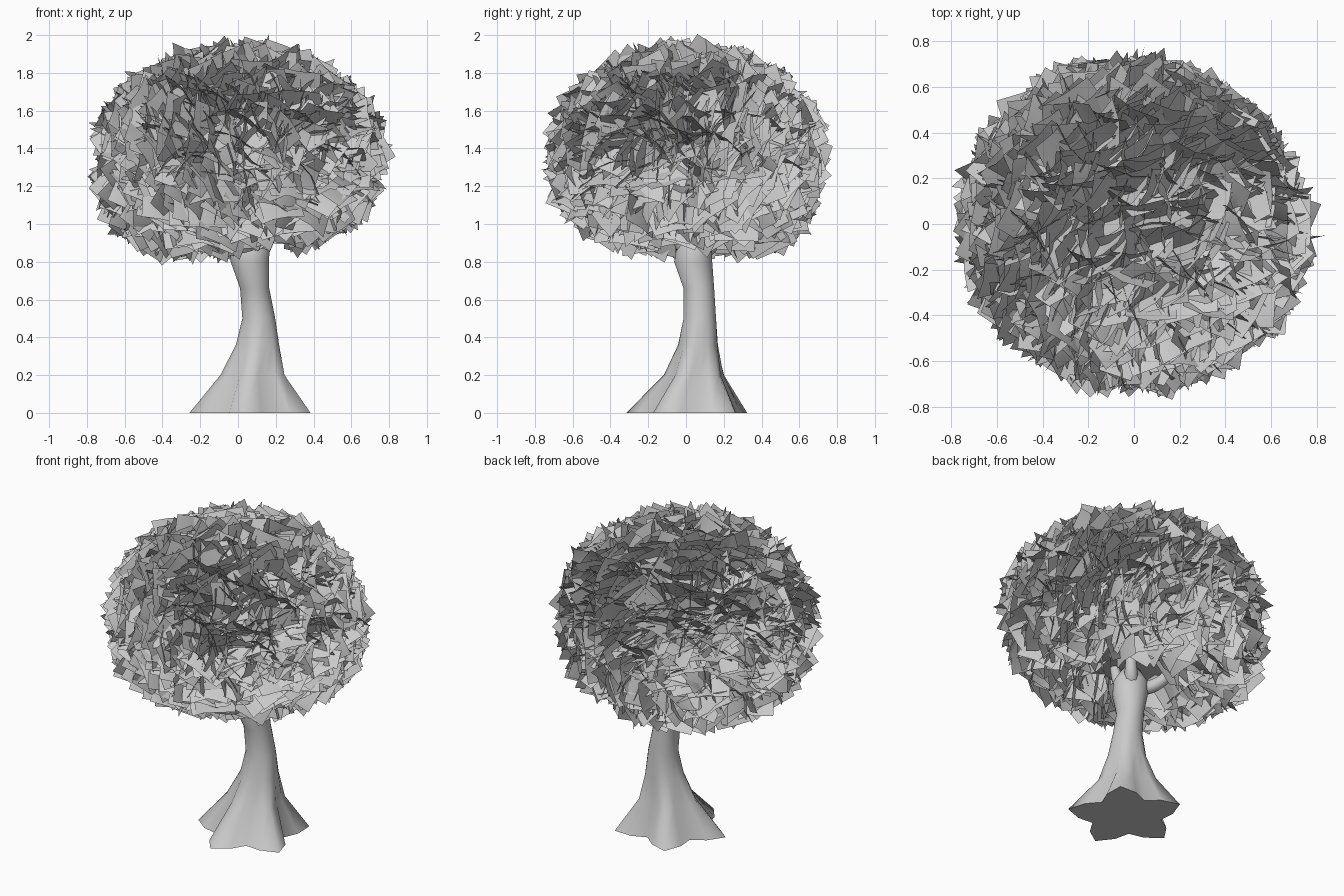
import bpy, bmesh, math, random
from mathutils import Vector

if "Cube" in bpy.data.objects:
    bpy.data.objects.remove(bpy.data.objects["Cube"])

random.seed(4)


def make_object(name, bm, smooth=True):
    mesh = bpy.data.meshes.new(name)
    bm.to_mesh(mesh)
    bm.free()
    for p in mesh.polygons:
        p.use_smooth = smooth
    ob = bpy.data.objects.new(name, mesh)
    bpy.context.collection.objects.link(ob)
    return ob


# Trunk: lofted rings that flare into a five-pointed root star
SIDES = 20
rings = [  # z, centre x, centre y, radius x, radius y, star amplitude
    (0.00, 0.08, 0.02, 0.275, 0.275, 0.24),
    (0.20, 0.085, 0.05, 0.16, 0.15, 0.13),
    (0.36, 0.105, 0.065, 0.114, 0.105, 0.03),
    (0.50, 0.11, 0.073, 0.088, 0.087, 0.0),
    (0.66, 0.088, 0.068, 0.078, 0.082, 0.0),
    (0.80, 0.063, 0.038, 0.103, 0.102, 0.0),
    (0.88, 0.060, 0.045, 0.108, 0.095, 0.0),
    (0.96, 0.060, 0.045, 0.06, 0.055, 0.0),
]
bm = bmesh.new()
loops = []
for z, cx, cy, rx, ry, star in rings:
    loop = []
    for i in range(SIDES):
        a = math.tau * i / SIDES + math.radians(45)
        k = 1 + star * math.cos(5 * (a - math.radians(45)))
        loop.append(bm.verts.new((cx + rx * k * math.cos(a), cy + ry * k * math.sin(a), z)))
    loops.append(loop)
for lo, hi in zip(loops, loops[1:]):
    for i in range(SIDES):
        j = (i + 1) % SIDES
        bm.faces.new((lo[i], lo[j], hi[j], hi[i]))
bm.faces.new(loops[0][::-1])
bm.faces.new(loops[-1])
trunk = make_object("trunk", bm)
bpy.context.view_layer.objects.active = trunk
trunk.select_set(True)
bpy.ops.object.shade_smooth_by_angle(angle=math.radians(75))

# Branches: short tapered tubes curling from the trunk top into the crown
curve = bpy.data.curves.new("branches", 'CURVE')
curve.dimensions = '3D'
curve.bevel_depth = 0.04
curve.bevel_resolution = 2
curve.resolution_u = 5
curve.use_fill_caps = True
for deg, reach in ((50, 0.12), (145, 0.22), (215, 0.16), (290, 0.1)):
    dx, dy = math.cos(math.radians(deg)), math.sin(math.radians(deg))
    path = [(0.02, 0.84, 1.1), (reach * 0.65, 0.88, 1.0), (reach, 0.97, 0.8), (reach * 1.1, 1.12, 0.4)]
    s = curve.splines.new('BEZIER')
    s.bezier_points.add(len(path) - 1)
    for bp, (r, z, rad) in zip(s.bezier_points, path):
        bp.co = (0.06 + r * dx, 0.045 + r * dy, z)
        bp.radius = rad
        bp.handle_left_type = bp.handle_right_type = 'AUTO'
branches = bpy.data.objects.new("branches", curve)
bpy.context.collection.objects.link(branches)

# Crown shape: rounded dome with a flatter underside that dips to the back left
CENTRE = Vector((0, 0, 1.395))
SIZE = Vector((0.78, 0.74, 0.565))


def crown_point(d, inset):
    e = 2.0 if d.z > 0 else 3.1
    rho = math.hypot(d.x, d.y)
    k = (rho ** e + abs(d.z) ** e) ** (-1 / e)
    k2 = k * (1 - 0.08 * max(0, d.x * d.y))
    p = CENTRE + Vector([d[i] * (k if i == 2 else k2) * (SIZE[i] - inset) for i in range(3)])
    p.z += 0.08 * (p.x - p.y) * max(0, -d.z)
    return p


# Inner crown mass behind the leaves
bm = bmesh.new()
bmesh.ops.create_icosphere(bm, subdivisions=4, radius=1)
for v in bm.verts:
    v.co = crown_point(v.co.normalized(), 0.17)
make_object("crown_core", bm)

# Leaves: slightly bent square cards standing on the crown with a loose shared lean
LEAN = Vector((0.5, -0.5, 0.5))
COUNT = 1300
bm = bmesh.new()
for n in range(COUNT):
    dz = 1 - 2 * (n + 0.5) / COUNT
    a = n * math.pi * (3 - math.sqrt(5))
    h = math.sqrt(1 - dz * dz)
    d = Vector((h * math.cos(a), h * math.sin(a), dz))
    pos = crown_point(d, random.uniform(0.09, 0.14))
    if pos.z < 1.1 and math.hypot(pos.x - 0.08, pos.y - 0.06) < 0.24:
        continue
    out = Vector([d[i] / SIZE[i] for i in range(3)]).normalized()
    noise = Vector([random.gauss(0, 0.55) for _ in range(3)])
    normal = LEAN - out * LEAN.dot(out) + noise - out * noise.dot(out) * 0.5
    normal.normalize()
    u = (out - normal * out.dot(normal)).normalized()
    w = normal.cross(u)
    roll = random.uniform(-0.6, 0.6)
    u, w = u * math.cos(roll) + w * math.sin(roll), w * math.cos(roll) - u * math.sin(roll)
    half = random.uniform(0.095, 0.12)
    rows = []
    for s in (-1, 0, 1):
        bend = normal * (0.018 if s == 0 else 0)
        rows.append([bm.verts.new(pos + w * s * half + u * t * half * 0.9 + bend) for t in (-1, 1)])
    for p, q in zip(rows, rows[1:]):
        corners = (p[0], q[0], q[1], p[1])
        bm.faces.new(corners if n % 2 else corners[::-1])
make_object("leaves", bm)
